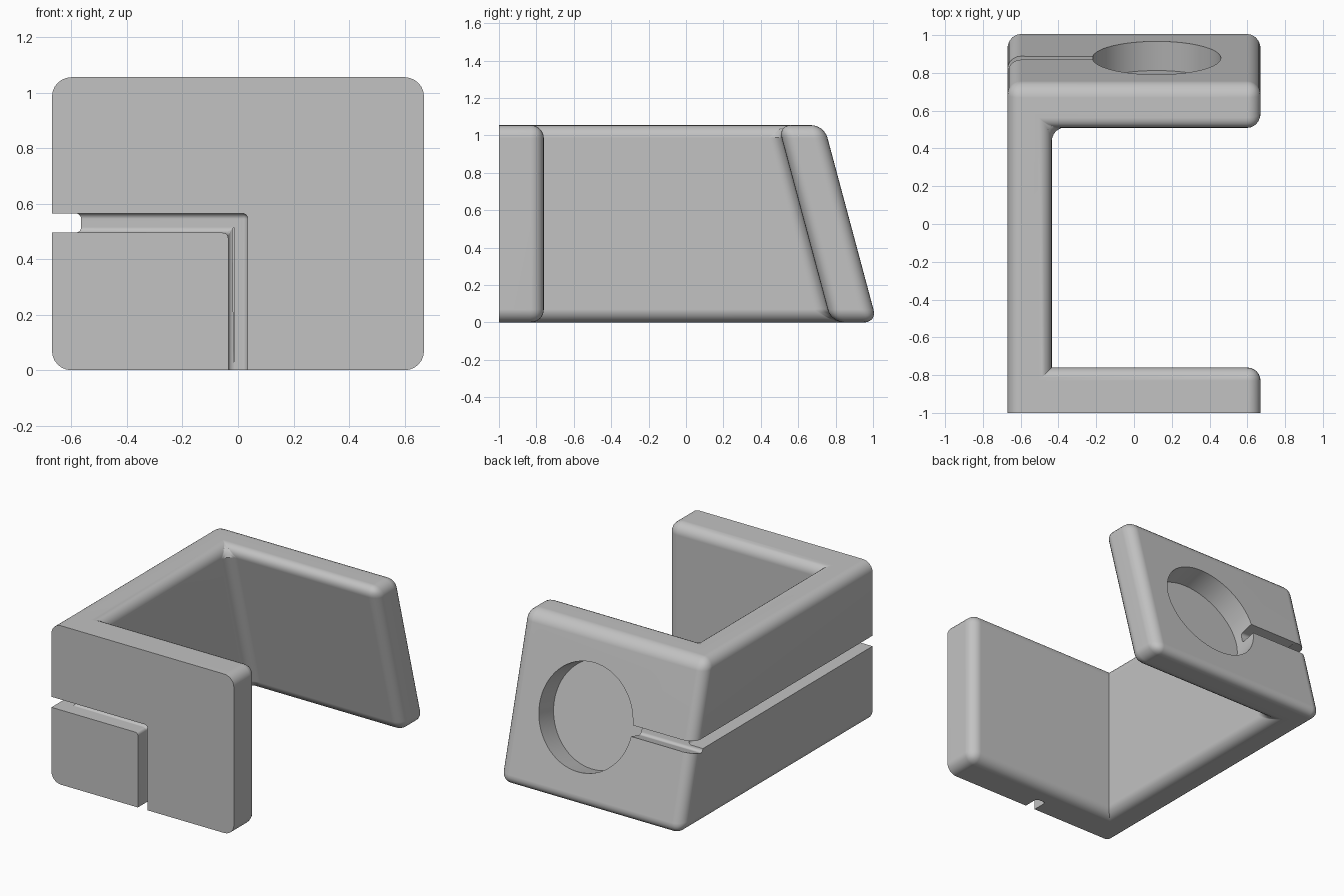
import bpy, bmesh, math
from mathutils import Matrix, Vector

if "Cube" in bpy.data.objects:
    bpy.data.objects.remove(bpy.data.objects["Cube"])

TILT = math.radians(15)
W, H, R = 0.67, 1.055, 0.07      # half width, height, edge radius
BACK = 1.021                     # foot of the leaning outer face
MID = 0.53                       # height of the groove and hole

grey = bpy.data.materials.new("light_grey")
grey.use_nodes = True
colour = (0.54, 0.54, 0.54, 1)
grey.diffuse_color = colour
grey.node_tree.nodes["Principled BSDF"].inputs["Base Color"].default_value = colour


def prism(name, points, direction, radius, keep_sharp=lambda e: False, shear=0, matrix=None):
    """Extrude a polygon, lean its rear part, round its edges and link it."""
    bm = bmesh.new()
    face = bm.faces.new([bm.verts.new(p) for p in points])
    new = bmesh.ops.extrude_face_region(bm, geom=[face])["geom"]
    bmesh.ops.translate(bm, vec=direction, verts=[v for v in new if isinstance(v, bmesh.types.BMVert)])
    for v in bm.verts:
        if v.co.y > 0:
            v.co.y -= shear * v.co.z
    bmesh.ops.recalc_face_normals(bm, faces=bm.faces)
    edges = [e for e in bm.edges if not keep_sharp(e)]
    if radius:
        bmesh.ops.bevel(bm, geom=edges, offset=radius, segments=6, profile=0.5,
                        affect='EDGES', clamp_overlap=True)
    if matrix:
        bm.transform(matrix)
    mesh = bpy.data.meshes.new(name)
    bm.to_mesh(mesh)
    bm.free()
    mesh.materials.append(grey)
    obj = bpy.data.objects.new(name, mesh)
    bpy.context.collection.objects.link(obj)
    return obj


def sharp_edge(e):
    # the front face outline and the inner front corner stay crisp
    a, b = (v.co for v in e.verts)
    on_front = max(a.y, b.y) < -0.99
    inner_corner = all(abs(p.x + 0.435) < 0.01 and p.y < 0 for p in (a, b))
    return on_front or inner_corner


# U-shaped bracket with a leaning back plate
inner = BACK - 0.245
outline = [(-W, -1), (W, -1), (W, -0.76), (-0.435, -0.76),
           (-0.435, inner), (W, inner), (W, BACK), (-W, BACK)]
bracket = prism("bracket", [(x, y, 0) for x, y in outline], (0, 0, H), R,
                sharp_edge, math.tan(TILT))

# Cable groove: front L, side run, leaning rear run
G, DEPTH = 0.035, 0.105
lo, hi = MID - G, MID + G
front_l = [(-0.9, lo), (-G, lo), (-G, -0.2), (G, -0.2), (G, hi), (-0.9, hi)]
lean = Matrix.Translation((0, BACK - MID * math.tan(TILT), MID)) @ Matrix.Rotation(TILT, 4, 'X')
cutters = [
    prism("front_groove_cutter", [(x, -1.2, z) for x, z in front_l],
          (0, 0.2 + DEPTH, 0), 0.02),
    prism("side_groove_cutter", [(x, -1.3, z) for x, z in
          ((-0.9, lo), (-W + DEPTH, lo), (-W + DEPTH, hi), (-0.9, hi))], (0, 2.8, 0), 0.02),
    prism("rear_groove_cutter", [(x, -DEPTH, z) for x, z in
          ((-0.9, -G), (0, -G), (0, G), (-0.9, G))], (0, 0.4, 0), 0.02, matrix=lean),
]

# Blind round recess in the back plate
circle = [(0.12 + 0.34 * math.cos(t), -0.16, 0.34 * math.sin(t))
          for t in (math.tau * i / 64 for i in range(64))]
cutters.append(prism("recess_cutter", circle, (0, 0.5, 0), 0, matrix=lean))

bpy.context.view_layer.objects.active = bracket
bracket.select_set(True)
for cutter in cutters:
    cut = bracket.modifiers.new("cut", 'BOOLEAN')
    cut.operation, cut.solver, cut.object = 'DIFFERENCE', 'EXACT', cutter
    bpy.ops.object.modifier_apply(modifier=cut.name)
    bpy.data.objects.remove(cutter)

bpy.ops.object.shade_smooth_by_angle(angle=math.radians(30))
normals = bracket.modifiers.new("flat_faces", 'WEIGHTED_NORMAL')
normals.keep_sharp = True
